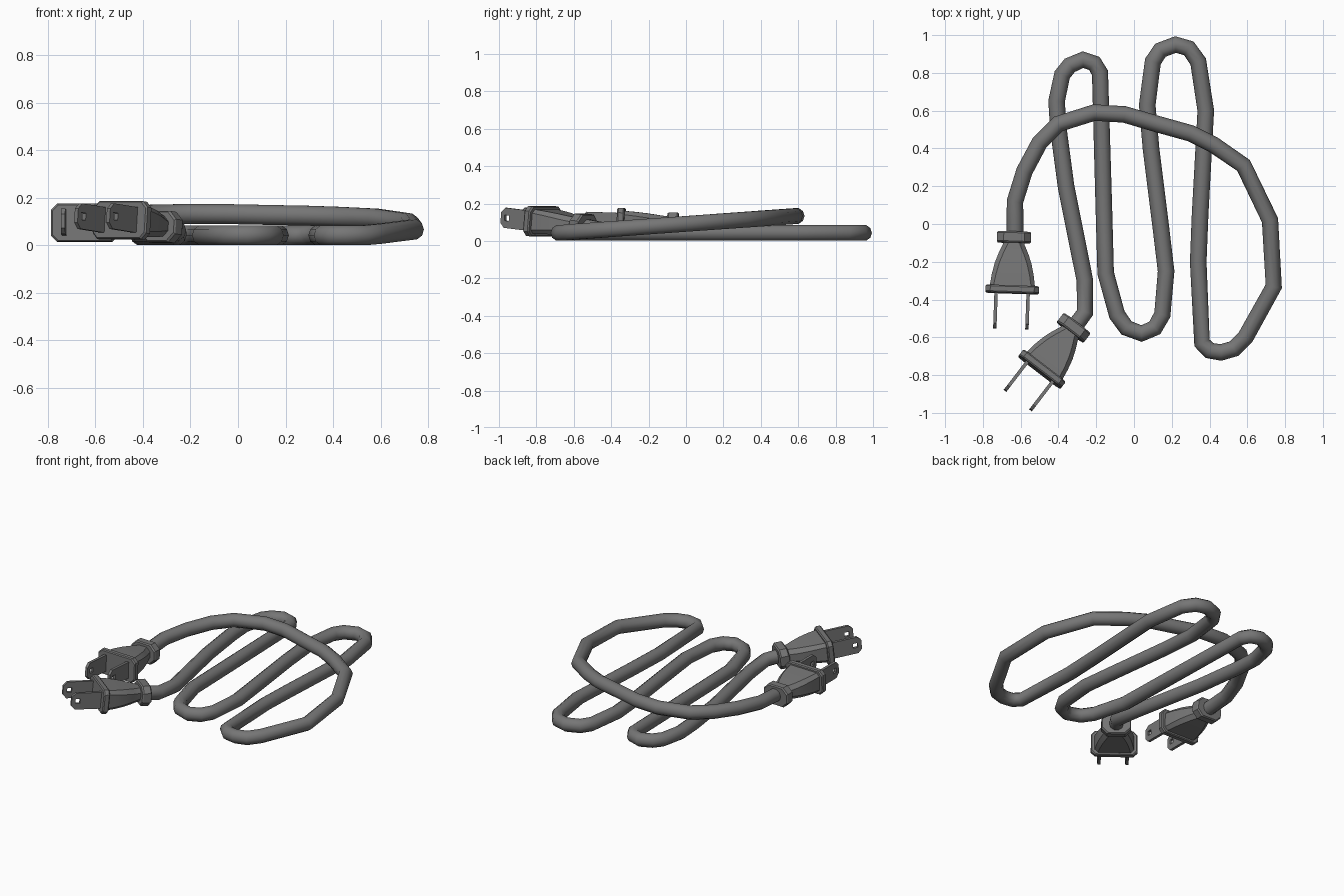
import bpy
import bmesh
from math import radians
from mathutils import Vector

default_cube = bpy.data.objects.get("Cube")
if default_cube:
    bpy.data.objects.remove(default_cube, do_unlink=True)

# One dark rubber grey for everything
grey = bpy.data.materials.new("dark_grey")
grey.use_nodes = True
colour = (0.18, 0.18, 0.18, 1.0)
grey.diffuse_color = colour
shader = next(n for n in grey.node_tree.nodes if n.type == "BSDF_PRINCIPLED")
shader.inputs["Base Color"].default_value = colour
shader.inputs["Roughness"].default_value = 0.6


def add_object(name, data):
    """Link new object data to the scene with the grey material."""
    obj = bpy.data.objects.new(name, data)
    bpy.context.collection.objects.link(obj)
    data.materials.append(grey)
    return obj


def smooth(obj, degrees):
    bpy.ops.object.select_all(action="DESELECT")
    obj.select_set(True)
    bpy.context.view_layer.objects.active = obj
    bpy.ops.object.shade_smooth_by_angle(angle=radians(degrees))


def mesh_from(name, bm):
    bmesh.ops.recalc_face_normals(bm, faces=bm.faces)
    mesh = bpy.data.meshes.new(name)
    bm.to_mesh(mesh)
    bm.free()
    return add_object(name, mesh)


def loft(name, sections):
    """Join chamfered rectangles (distance, width, height, chamfer) along -y."""
    bm = bmesh.new()
    rings = []
    for distance, width, height, c in sections:
        w, h = width / 2, height / 2
        outline = [(w, h - c), (w - c, h), (c - w, h), (-w, h - c),
                   (-w, c - h), (c - w, -h), (w - c, -h), (w, c - h)]
        rings.append([bm.verts.new((x, -distance, z)) for x, z in outline])
    for near, far in zip(rings, rings[1:]):
        for i in range(len(near)):
            j = (i + 1) % len(near)
            bm.faces.new((near[i], near[j], far[j], far[i]))
    bm.faces.new(rings[0])
    bm.faces.new(rings[-1])
    return mesh_from(name, bm)


def prong(name, x, start, end):
    """Flat blade with clipped tip corners and a square hole."""
    bm = bmesh.new()
    half, clip, hole = 0.054, 0.025, 0.015
    centre = end - 0.04
    blade = [(start, -half), (end - clip, -half), (end, clip - half),
             (end, half - clip), (end - clip, half), (start, half)]
    window = [(centre + a * hole, b * hole)
              for a, b in ((-1, -1), (1, -1), (1, 1), (-1, 1))]
    for outline in (blade, window):
        verts = [bm.verts.new((x, -d, z)) for d, z in outline]
        for a, b in zip(verts, verts[1:] + verts[:1]):
            bm.edges.new((a, b))
    bmesh.ops.triangle_fill(bm, edges=bm.edges[:], use_beauty=True,
                            normal=Vector((1, 0, 0)))
    obj = mesh_from(name, bm)
    thickness = obj.modifiers.new("thickness", "SOLIDIFY")
    thickness.thickness = 0.018
    thickness.offset = 0
    return obj


def plug(prefix, location, pitch, turn):
    """Collar, flared body, flange and two prongs, pointing along -y."""
    collar = loft(prefix + "_collar", [(-0.03, 0.17, 0.12, 0.035),
                                       (-0.022, 0.18, 0.132, 0.035),
                                       (0.022, 0.18, 0.132, 0.035),
                                       (0.03, 0.17, 0.12, 0.035)])
    body = loft(prefix + "_body", [(0.0, 0.1, 0.085, 0.025),
                                   (0.04, 0.115, 0.09, 0.025),
                                   (0.09, 0.16, 0.102, 0.025),
                                   (0.14, 0.195, 0.114, 0.024),
                                   (0.2, 0.222, 0.124, 0.022),
                                   (0.27, 0.242, 0.132, 0.02)])
    flange = loft(prefix + "_flange", [(0.257, 0.272, 0.15, 0.025),
                                       (0.264, 0.283, 0.16, 0.025),
                                       (0.29, 0.283, 0.16, 0.025),
                                       (0.297, 0.272, 0.15, 0.025)])
    prongs = [prong(prefix + "_" + side + "_prong", x, 0.28, 0.485)
              for side, x in (("left", 0.085), ("right", -0.085))]
    smooth(body, 30)
    for obj in [collar, body, flange] + prongs:
        obj.location = location
        obj.rotation_euler = (radians(pitch), 0, radians(turn))


plug("rear_plug", (-0.635, -0.07, 0.086), -2, -2)
plug("front_plug", (-0.32, -0.55, 0.078), -5.7, -37.5)

# Cable path in hundredths: raised arc first, then the loops on the ground
arc = [(-63, -6), (-63, 2), (-63, 12), (-58, 28), (-50, 43), (-40, 53),
       (-21, 59), (-5, 58), (12, 53), (30, 48), (42, 42), (58, 31),
       (72, 2), (74, -33), (59, -60)]
loops = [(53, -66), (46, -68), (40, -67), (36, -63), (34, -20), (35, 5),
         (38, 60), (34, 86), (29, 93), (22, 95), (14, 92), (10, 86),
         (7, 63), (9, 40), (14, 0), (17, -25), (15, -48), (11, -55),
         (4, -58), (-4, -55), (-9, -48), (-15, -26), (-16, 10), (-18, 80),
         (-21, 85), (-27, 87), (-34, 84), (-38, 79), (-41, 65), (-40, 50),
         (-36, 20), (-30, -10), (-26, -30)]
ground = 0.043
path = [(x / 100, y / 100, ground + max(0, y / 100 + 0.68) * 0.071)
        for x, y in arc]
path += [(x / 100, y / 100, ground) for x, y in loops]
path += [(-0.26, -0.47, 0.062), (-0.32, -0.55, 0.078)]

curve = bpy.data.curves.new("cable", "CURVE")
curve.dimensions = "3D"
curve.twist_mode = "Z_UP"
curve.bevel_depth = 0.044
curve.bevel_resolution = 3
curve.use_fill_caps = True
spline = curve.splines.new("POLY")
spline.points.add(len(path) - 1)
for point, place in zip(spline.points, path):
    point.co = (*place, 1)
cable = add_object("cable", curve)

# Turn the cable into a smooth mesh
bpy.ops.object.select_all(action="DESELECT")
cable.select_set(True)
bpy.context.view_layer.objects.active = cable
bpy.ops.object.convert(target="MESH")
smooth(bpy.context.view_layer.objects.active, 60)
